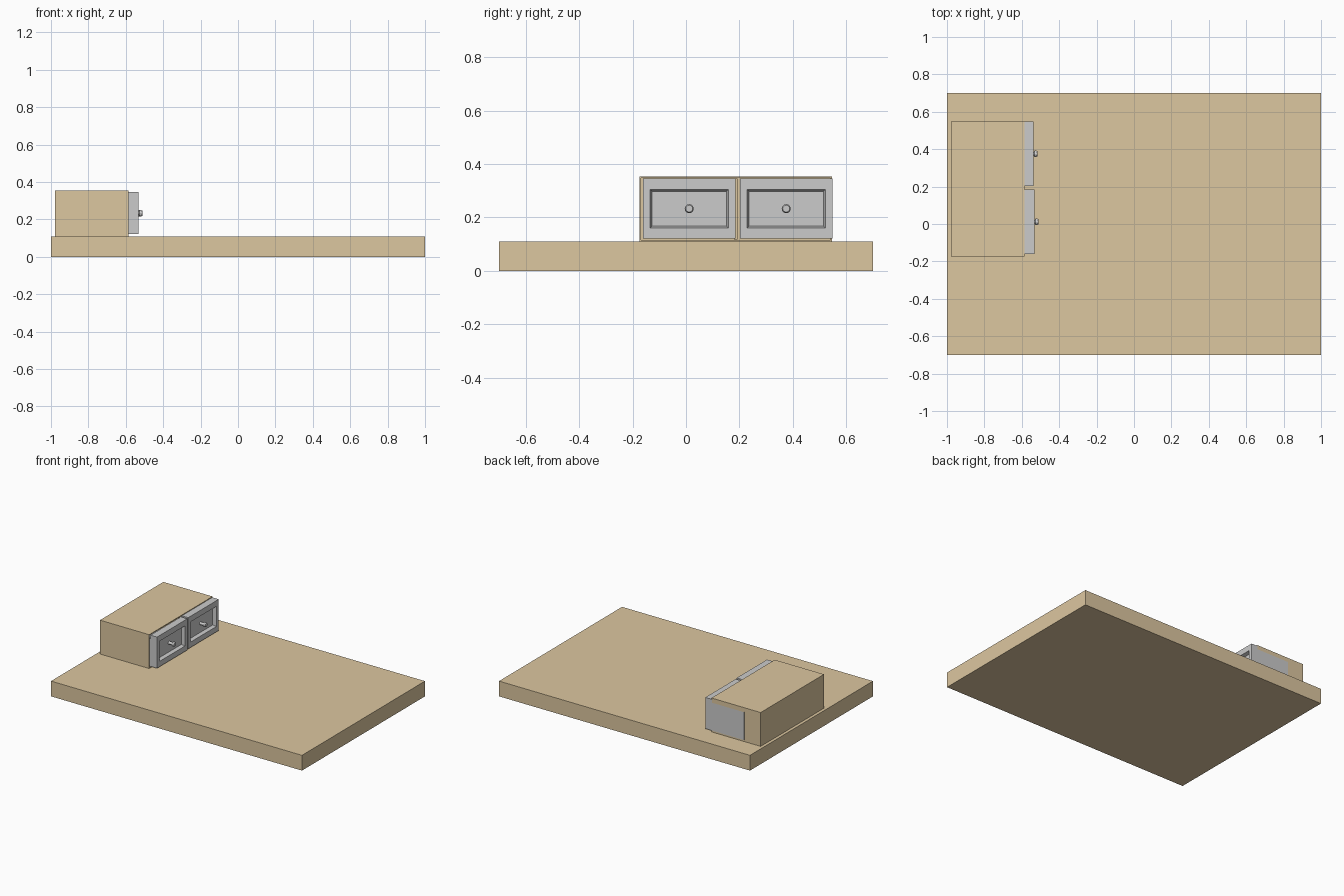
import bpy, bmesh, math
from mathutils import Matrix, Vector

if "Cube" in bpy.data.objects:
    bpy.data.objects.remove(bpy.data.objects["Cube"])

tan = bpy.data.materials.new("tan_wood")
tan.diffuse_color = (0.72, 0.57, 0.35, 1)
tan.use_nodes = True
tan.node_tree.nodes["Principled BSDF"].inputs["Base Color"].default_value = tan.diffuse_color


def finish(name, bm, mat=None):
    bmesh.ops.recalc_face_normals(bm, faces=bm.faces)
    me = bpy.data.meshes.new(name)
    bm.to_mesh(me)
    bm.free()
    ob = bpy.data.objects.new(name, me)
    bpy.context.collection.objects.link(ob)
    if mat:
        me.materials.append(mat)
    return ob


def add_box(bm, x, y, z):
    size = (x[1] - x[0], y[1] - y[0], z[1] - z[0])
    mid = Vector((sum(x) / 2, sum(y) / 2, sum(z) / 2))
    m = Matrix.Translation(mid) @ Matrix.Diagonal((*size, 1))
    return bmesh.ops.create_cube(bm, size=1, matrix=m)["verts"]


def face_towards(bm, direction):
    bm.normal_update()
    return max(bm.faces, key=lambda f: f.normal.dot(Vector(direction)))


# thick base slab
bm = bmesh.new()
add_box(bm, (-1, 1), (-0.7, 0.7), (0, 0.11))
finish("base_slab", bm, tan)

# open-fronted cabinet shell with two bays
X0, X1, Y0, Y1, Z0, Z1 = -0.978, -0.586, -0.174, 0.547, 0.11, 0.354
T = 0.014
bm = bmesh.new()
add_box(bm, (X0, X1), (Y0, Y1), (Z0, Z1))
front = face_towards(bm, (1, 0, 0))
bmesh.ops.delete(bm, geom=[front], context='FACES_ONLY')
shell = finish("cabinet_shell", bm, tan)
solid = shell.modifiers.new("walls", 'SOLIDIFY')
solid.thickness = 0.008
solid.offset = -1

bm = bmesh.new()
mid = (Y0 + Y1) / 2
add_box(bm, (X0 + 0.008, X1), (mid - T / 2, mid + T / 2), (Z0 + 0.008, Z1 - 0.008))
finish("cabinet_divider", bm, tan)


def drawer(tag, y0, y1, face_x):
    back_x = face_x - 0.052
    z0, z1 = 0.121, 0.346
    cy = (y0 + y1) / 2

    # framed front: stepped rim with a sunken panel
    bm = bmesh.new()
    add_box(bm, (back_x, face_x), (y0, y1), (z0, z1))
    f = face_towards(bm, (1, 0, 0))
    bmesh.ops.inset_region(bm, faces=[f], thickness=0.026)
    for v in f.verts:
        v.co.y = cy + math.copysign(0.147, v.co.y - cy)
        v.co.z = 0.305 if v.co.z > 0.23 else 0.160
    bmesh.ops.inset_region(bm, faces=[f], thickness=0.010, depth=-0.025)
    finish(tag + "_drawer_front", bm)

    # open-topped tray behind the front
    bm = bmesh.new()
    add_box(bm, (face_x - 0.31, back_x), (y0, y1), (z0, 0.322))
    top = face_towards(bm, (0, 0, 1))
    bmesh.ops.inset_region(bm, faces=[top], thickness=0.012)
    for v in top.verts:
        v.co.z = z0 + 0.012
    finish(tag + "_drawer_tray", bm)

    # turned knob
    profile = [(0, 0.011), (0.027, 0.009), (0.031, 0.016),
               (0.041, 0.017), (0.048, 0.013)]
    bm = bmesh.new()
    n = 12
    rings = [[bm.verts.new((face_x - 0.025 + h,
                            cy + r * math.cos(2 * math.pi * i / n),
                            0.233 + r * math.sin(2 * math.pi * i / n)))
              for i in range(n)] for h, r in profile]
    for a, b in zip(rings, rings[1:]):
        for i in range(n):
            bm.faces.new((a[i], a[(i + 1) % n], b[(i + 1) % n], b[i]))
    bm.faces.new(rings[0])
    bm.faces.new(rings[-1])
    finish(tag + "_drawer_knob", bm)


drawer("near", -0.161, 0.185, -0.533)
drawer("far", 0.202, 0.549, -0.538)
